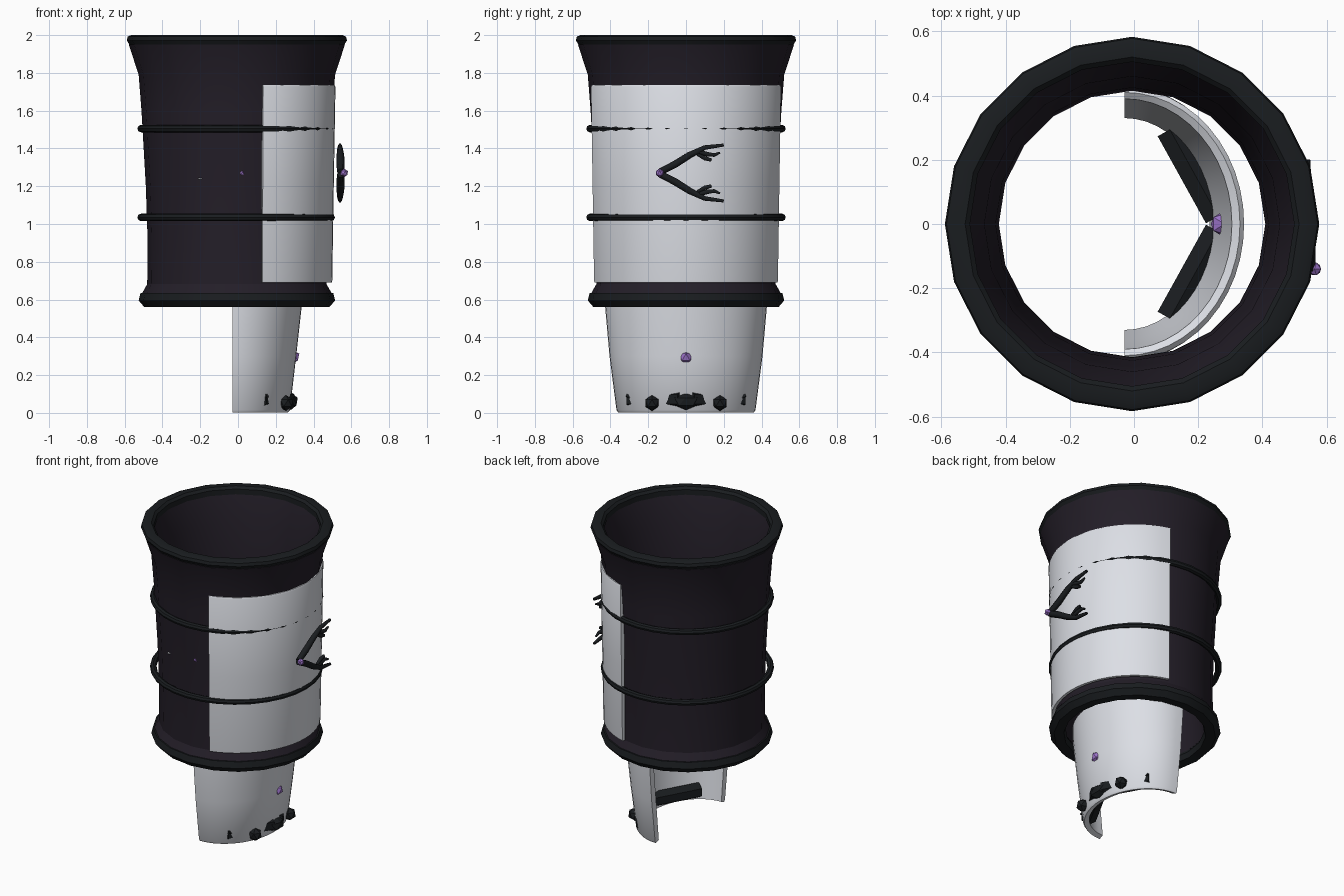
import bpy, math
from mathutils import Vector

if "Cube" in bpy.data.objects:
    bpy.data.objects.remove(bpy.data.objects["Cube"])


def material(name, rgb):
    m = bpy.data.materials.new(name)
    m.diffuse_color = (*rgb, 1)
    m.use_nodes = True
    m.node_tree.nodes["Principled BSDF"].inputs["Base Color"].default_value = m.diffuse_color
    return m


CLOTH = material("dark_cloth", (0.017, 0.013, 0.021))
BLACK = material("black_metal", (0.010, 0.012, 0.014))
WHITE = material("pale_plate", (0.72, 0.74, 0.79))
PURPLE = material("purple_gem", (0.33, 0.17, 0.58))


def finish(ob, name, mat, smooth=True):
    ob.name = name
    ob.data.materials.append(mat)
    if smooth:
        bpy.ops.object.select_all(action='DESELECT')
        ob.select_set(True)
        bpy.context.view_layer.objects.active = ob
        bpy.ops.object.shade_smooth_by_angle(angle=math.radians(35))
    return ob


def lathe(name, profile, mat, seg=20, a0=0, a1=360, cx=0):
    """Sweep a closed profile of (rx, ry, z) about z; partial arcs get end caps."""
    full = a1 - a0 == 360
    cols = seg if full else seg + 1
    n = len(profile)
    verts, faces = [], []
    for i in range(cols):
        a = math.radians(a0 + (a1 - a0) * i / seg)
        verts += [(cx + rx * math.cos(a), ry * math.sin(a), z) for rx, ry, z in profile]
    for i in range(seg):
        j = (i + 1) % cols
        for k in range(n):
            l = (k + 1) % n
            faces.append((i * n + k, j * n + k, j * n + l, i * n + l))
    if not full:
        faces += [tuple(range(n)), tuple(seg * n + k for k in reversed(range(n)))]
    me = bpy.data.meshes.new(name)
    me.from_pydata(verts, [], faces)
    ob = bpy.data.objects.new(name, me)
    bpy.context.collection.objects.link(ob)
    return finish(ob, name, mat)


def rnd(pts):
    return [(r, r, z) for r, z in pts]


def branch(name, pts, radii):
    """Tapered tube following a path."""
    cu = bpy.data.curves.new(name, 'CURVE')
    cu.dimensions = '3D'
    cu.bevel_depth = 1
    cu.bevel_resolution = 1
    cu.use_fill_caps = True
    sp = cu.splines.new('POLY')
    sp.points.add(len(pts) - 1)
    for p, co, r in zip(sp.points, pts, radii):
        p.co = (*co, 1)
        p.radius = r
    ob = bpy.data.objects.new(name, cu)
    bpy.context.collection.objects.link(ob)
    cu.materials.append(BLACK)


def ball(name, loc, r, mat, sub=1, scale=(1, 1, 1)):
    bpy.ops.mesh.primitive_ico_sphere_add(subdivisions=sub, radius=r, location=loc)
    ob = bpy.context.object
    ob.scale = scale
    return finish(ob, name, mat, False)


# Sleeve tube with flared top, open at both ends
CX = -0.006
lathe("sleeve", rnd([(0.475, 0.66), (0.472, 0.9), (0.482, 1.2), (0.505, 1.6), (0.52, 1.79),
                     (0.572, 1.95), (0.515, 1.97), (0.46, 1.78), (0.445, 1.5), (0.425, 1.15),
                     (0.415, 0.85), (0.43, 0.62)]), CLOTH, cx=CX)
lathe("sleeve_foot", rnd([(0.47, 0.69), (0.515, 0.61), (0.45, 0.60), (0.43, 0.68)]), CLOTH, cx=CX)

# Black rims at top and bottom
lathe("top_rim", rnd([(0.563, 1.94), (0.583, 1.972), (0.578, 1.992), (0.56, 2.0),
                      (0.52, 2.0), (0.505, 1.985), (0.505, 1.95)]), BLACK, cx=CX)
lathe("bottom_rim", rnd([(0.49, 0.56), (0.52, 0.595), (0.51, 0.635), (0.44, 0.635),
                         (0.42, 0.60), (0.43, 0.565)]), BLACK, cx=CX)

# Two bands around the sleeve
for label, z in (("upper", 1.505), ("lower", 1.035)):
    circle = []
    for i in range(8):
        a = math.tau * i / 8
        dr, dz = 0.02 * math.cos(a), 0.02 * math.sin(a)
        circle.append((0.503 + dr, 0.508 + dr, z + dz))
    lathe(label + "_band", circle, BLACK, 32, cx=-0.01)

# Outer curved plate
lathe("outer_plate", rnd([(0.485, 0.69), (0.503, 0.69), (0.505, 0.70), (0.513, 1.2), (0.522, 1.725),
                          (0.518, 1.735), (0.49, 1.735)]), WHITE, 24, -74.5, 74.5, CX)

# Tapered half-round wrist plate
lathe("wrist_plate", [(0.265, 0.33, 0.015), (0.295, 0.36, 0.003), (0.305, 0.368, 0.015),
                      (0.338, 0.405, 0.3), (0.367, 0.428, 0.56), (0.373, 0.425, 0.64),
                      (0.36, 0.41, 0.655), (0.335, 0.39, 0.64), (0.325, 0.385, 0.55),
                      (0.30, 0.36, 0.3)], WHITE, 24, -90, 90, -0.03)
ball("wrist_gem", (0.282, 0, 0.295), 0.044, PURPLE, 1, (1.08, 0.92, 0.92))

# Knuckle bars inside the wrist plate, studs outside, mirrored across y
for side, s in (("left", 1), ("right", -1)):
    d = Vector((-0.485, 0.874 * s, 0))
    out = Vector((0.874, 0.485 * s, 0))
    mid = Vector((0.22, 0, 0.072)) + d * 0.155 + out * 0.048
    bpy.ops.mesh.primitive_cylinder_add(vertices=6, radius=0.05, depth=0.31, location=mid)
    ob = bpy.context.object
    ob.rotation_euler = d.to_track_quat('Z', 'Y').to_euler()
    finish(ob, side + "_inner_bar", BLACK, False)
    ball(side + "_stud", (0.254, 0.18 * s, 0.052), 0.042, BLACK)
    bpy.ops.mesh.primitive_cone_add(vertices=3, radius1=0.036, depth=0.04,
                                    location=(0.15, 0.303 * s, 0.088))
    ob = bpy.context.object
    ob.rotation_euler = Vector((0.6, 0.8 * s, 0)).to_track_quat('Z', 'Y').to_euler()
    finish(ob, side + "_spike", BLACK, False)
ball("centre_stud", (0.28, 0, 0.06), 0.045, BLACK, 1, (0.9, 1.6, 1))

# Branch ornament on the outer plate, mirrored about z = 1.27
for label, s in (("upper", 1), ("lower", -1)):
    def path(*pts):
        return [(x, y, 1.27 + s * h) for x, y, h in pts]
    branch(label + "_branch", path((0.545, -0.14, 0.005), (0.543, -0.06, 0.045), (0.542, 0.02, 0.095),
                                   (0.54, 0.10, 0.135), (0.54, 0.20, 0.148)),
           [0.02, 0.022, 0.02, 0.014, 0.009])
    branch(label + "_long_twig", path((0.54, 0.06, 0.115), (0.54, 0.11, 0.10), (0.54, 0.15, 0.095),
                                      (0.54, 0.18, 0.108)), [0.012, 0.014, 0.011, 0.006])
    branch(label + "_short_twig", path((0.54, 0.06, 0.10), (0.54, 0.10, 0.078), (0.54, 0.135, 0.068)),
           [0.01, 0.013, 0.01])
ball("branch_gem", (0.562, -0.14, 1.27), 0.023, PURPLE)

# Small gem and sliver showing through the front of the sleeve
ball("front_gem", (0.02, -0.472, 1.27), 0.016, PURPLE)
ball("front_sliver", (-0.2, -0.437, 1.24), 0.012, WHITE, 1, (1.4, 1, 0.4))
